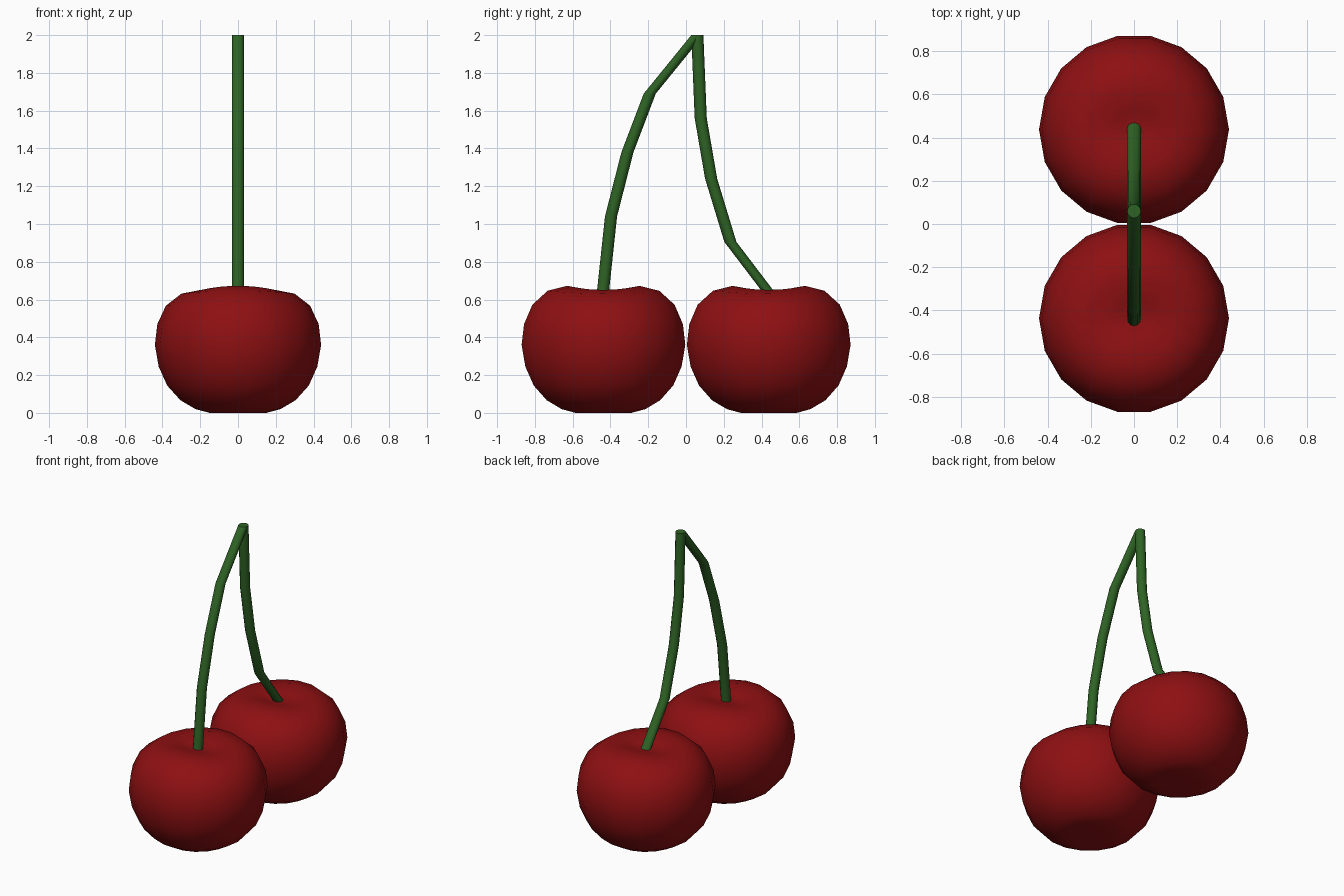
import bpy, bmesh, math

if "Cube" in bpy.data.objects:
    bpy.data.objects.remove(bpy.data.objects["Cube"])

def material(name, rgb):
    m = bpy.data.materials.new(name)
    m.diffuse_color = (*rgb, 1)
    m.use_nodes = True
    m.node_tree.nodes["Principled BSDF"].inputs["Base Color"].default_value = m.diffuse_color
    return m

RED = material("cherry red", (0.27, 0.005, 0.006))
GREEN = material("stem green", (0.028, 0.125, 0.018))

def finish(name, bm, mat, angle):
    bmesh.ops.recalc_face_normals(bm, faces=bm.faces)
    me = bpy.data.meshes.new(name)
    bm.to_mesh(me)
    bm.free()
    me.materials.append(mat)
    ob = bpy.data.objects.new(name, me)
    bpy.context.collection.objects.link(ob)
    bpy.ops.object.select_all(action='DESELECT')
    ob.select_set(True)
    bpy.context.view_layer.objects.active = ob
    bpy.ops.object.shade_smooth_by_angle(angle=math.radians(angle))
    return ob

def bridge(bm, rings):
    n = len(rings[0])
    for a, b in zip(rings, rings[1:]):
        for i in range(n):
            j = (i + 1) % n
            bm.faces.new((a[i], a[j], b[j], b[i]))

# fruit profile: radius, height, saddle lift along y (cleft across the top)
PROFILE = [(0.15, 0.0, 0), (0.225, 0.02, 0), (0.305, 0.067, 0), (0.375, 0.145, 0),
           (0.42, 0.245, 0), (0.44, 0.36, 0), (0.427, 0.47, 0), (0.382, 0.57, 0.003),
           (0.30, 0.639, 0.008), (0.195, 0.662, 0.011), (0.09, 0.647, 0.008)]

def fruit(name, cy, sides=18):
    bm = bmesh.new()
    rings = []
    for r, z, lift in PROFILE:
        ring = []
        for i in range(sides):
            t = 2 * math.pi * i / sides
            ring.append(bm.verts.new((r * math.cos(t), cy + r * math.sin(t),
                                      z - lift * math.cos(2 * t))))
        rings.append(ring)
    bridge(bm, rings)
    # dimpled poles
    for ring, z in ((rings[0], 0.025), (rings[-1], 0.632)):
        pole = bm.verts.new((0, cy, z))
        for i in range(sides):
            bm.faces.new((ring[i], ring[(i + 1) % sides], pole))
    return finish(name, bm, RED, 60)

def stem(name, path, radius=0.032, sides=12):
    bm = bmesh.new()
    rings = [[bm.verts.new((radius * math.cos(2 * math.pi * i / sides),
                            y + radius * math.sin(2 * math.pi * i / sides), z))
              for i in range(sides)] for y, z in path]
    bridge(bm, rings)
    bm.faces.new(rings[0])
    bm.faces.new(rings[-1])
    return finish(name, bm, GREEN, 45)

# two fruits side by side
fruit("front_cherry", -0.437)
fruit("back_cherry", 0.438)

# two bent stems meeting at the top
stem("front_stem", [(-0.442, 0.62), (-0.397, 1.04), (-0.31, 1.38), (-0.192, 1.69), (0.06, 2.0)])
stem("back_stem", [(0.452, 0.62), (0.235, 0.905), (0.133, 1.24), (0.078, 1.56), (0.06, 2.0)])
